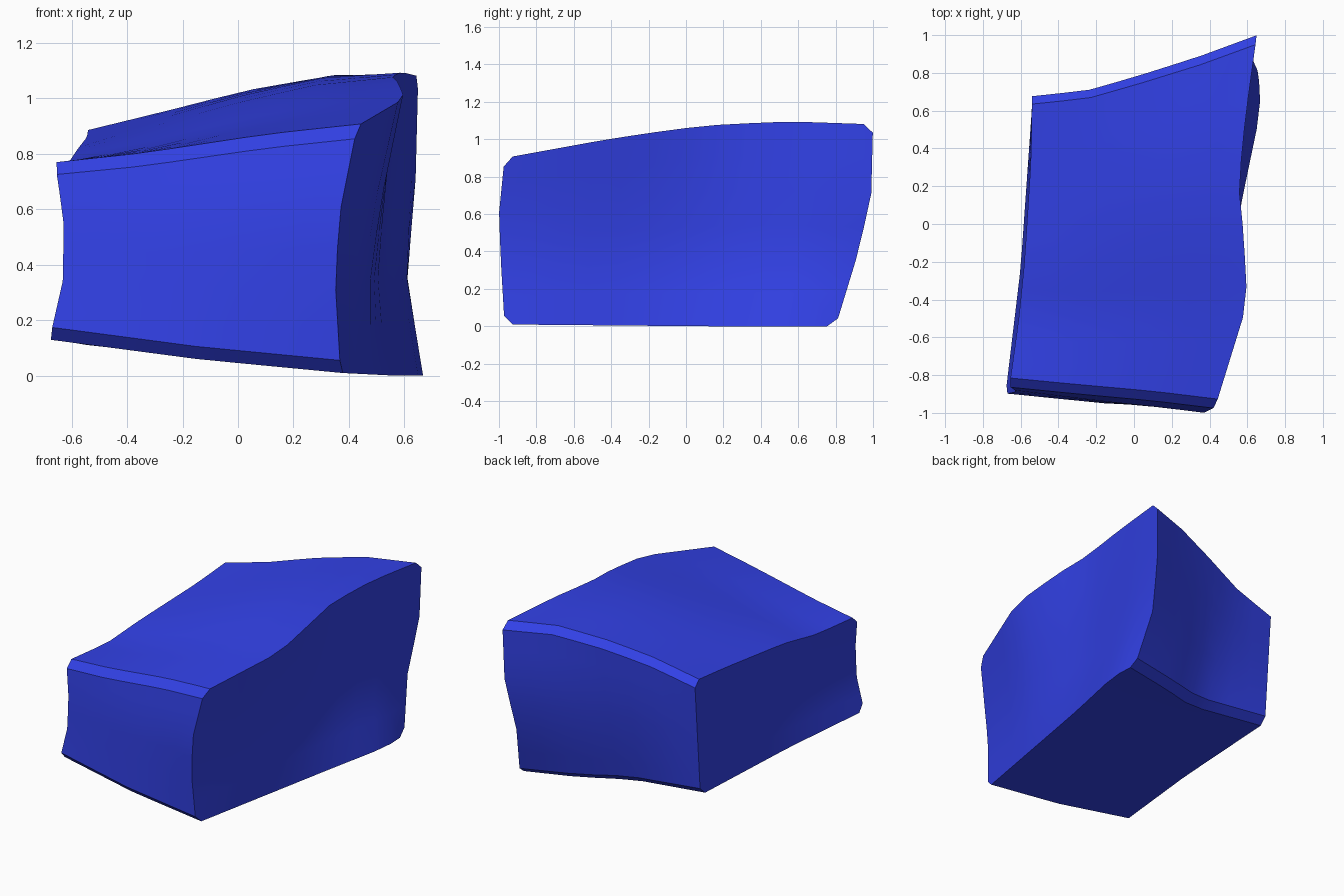
import bpy
import bmesh
import math
from mathutils import Vector

cube = bpy.data.objects.get("Cube")
if cube:
    bpy.data.objects.remove(cube, do_unlink=True)

# Block corners: front/back, left/right of the x axis, bottom/top
front_low_neg = (-.68, -.9, .13)
front_low_pos = (.37, -.97, .01)
front_top_neg = (-.66, -.86, .77)
front_top_pos = (.43, -.97, .9)
back_low_neg = (-.54, .62, .11)
back_low_pos = (.66, .8, 0)
back_top_neg = (-.54, .68, .89)
back_top_pos = (.65, 1, 1.08)

# Curved edges between the corners
front_low = [front_low_neg, (-.15, -.95, .06), front_low_pos]
front_top = [front_top_neg, (-.35, -.89, .8), (.1, -.93, .865), front_top_pos]
back_low = [back_low_neg, (0, .61, .05), (.3, .71, .02), back_low_pos]
back_top = [back_top_neg, (-.25, .71, .96), (.03, .79, 1.03),
            (.35, .89, 1.085), back_top_pos]
front_neg = [front_low_neg, (-.63, -.89, .35), (-.63, -.88, .57), front_top_neg]
front_pos = [front_low_pos, (.35, -.99, .35), (.37, -1, .6), front_top_pos]
back_neg = [back_low_neg, back_top_neg]
back_pos = [back_low_pos, (.61, .91, .36), (.64, .99, .69), back_top_pos]
low_neg = [front_low_neg, (-.6, -.23, .12), back_low_neg]
low_pos = [front_low_pos, (.57, .12, 0), (.67, .6, 0), back_low_pos]
top_neg = [front_top_neg, (-.61, -.5, .77), (-.58, -.2, .815),
           (-.545, .35, .86), back_top_neg]
top_pos = [front_top_pos, (.6, -.42, 1), (.58, -.05, 1.055),
           (.555, .2, 1.08), (.59, .56, 1.095), back_top_pos]


def sample(points, count):
    """Evenly spaced points along a polyline."""
    pts = [Vector(p) for p in points]
    lengths = [(b - a).length for a, b in zip(pts, pts[1:])]
    result = []
    for i in range(count + 1):
        left = sum(lengths) * i / count
        k = 0
        while k < len(lengths) - 1 and left > lengths[k]:
            left -= lengths[k]
            k += 1
        result.append(pts[k].lerp(pts[k + 1], min(left / lengths[k], 1)))
    return result


def patch(bm, start, end, side_a, side_b, nu, nv):
    """Fill the area between four curved edges with a blended grid."""
    c0, c1 = sample(start, nu), sample(end, nu)
    d0, d1 = sample(side_a, nv), sample(side_b, nv)
    grid = []
    for i in range(nu + 1):
        u = i / nu
        row = []
        for j in range(nv + 1):
            v = j / nv
            p = c0[i].lerp(c1[i], v) + d0[j].lerp(d1[j], u)
            p -= c0[0].lerp(c0[-1], u).lerp(c1[0].lerp(c1[-1], u), v)
            row.append(bm.verts.new(p))
        grid.append(row)
    for i in range(nu):
        for j in range(nv):
            bm.faces.new((grid[i][j], grid[i + 1][j],
                          grid[i + 1][j + 1], grid[i][j + 1]))


# Six bowed sides of the block
NX, NY, NZ = 8, 12, 6
bm = bmesh.new()
patch(bm, front_low, front_top, front_neg, front_pos, NX, NZ)
patch(bm, back_low, back_top, back_neg, back_pos, NX, NZ)
patch(bm, front_low, back_low, low_neg, low_pos, NX, NY)
patch(bm, front_top, back_top, top_neg, top_pos, NX, NY)
patch(bm, low_neg, top_neg, front_neg, back_neg, NY, NZ)
patch(bm, low_pos, top_pos, front_pos, back_pos, NY, NZ)
bmesh.ops.remove_doubles(bm, verts=bm.verts[:], dist=0.0005)
bmesh.ops.recalc_face_normals(bm, faces=bm.faces[:])

# Chamfer the four crosswise edges
crosswise = []
for edge in bm.edges:
    run = edge.verts[1].co - edge.verts[0].co
    if abs(run.x) > run.length * .7 and edge.calc_face_angle(0) > math.radians(45):
        crosswise.append(edge)
bmesh.ops.bevel(bm, geom=crosswise, offset=.045, segments=1,
                affect='EDGES', clamp_overlap=True)
bmesh.ops.recalc_face_normals(bm, faces=bm.faces[:])

mesh = bpy.data.meshes.new("stone_block")
bm.to_mesh(mesh)
bm.free()
block = bpy.data.objects.new("stone_block", mesh)
bpy.context.collection.objects.link(block)

# Single blue colour
blue = bpy.data.materials.new("royal_blue")
blue.use_nodes = True
colour = (.032, .053, .8, 1)
blue.diffuse_color = colour
blue.node_tree.nodes["Principled BSDF"].inputs["Base Color"].default_value = colour
mesh.materials.append(blue)

bpy.ops.object.select_all(action='DESELECT')
block.select_set(True)
bpy.context.view_layer.objects.active = block
bpy.ops.object.shade_smooth_by_angle(angle=math.radians(30))
